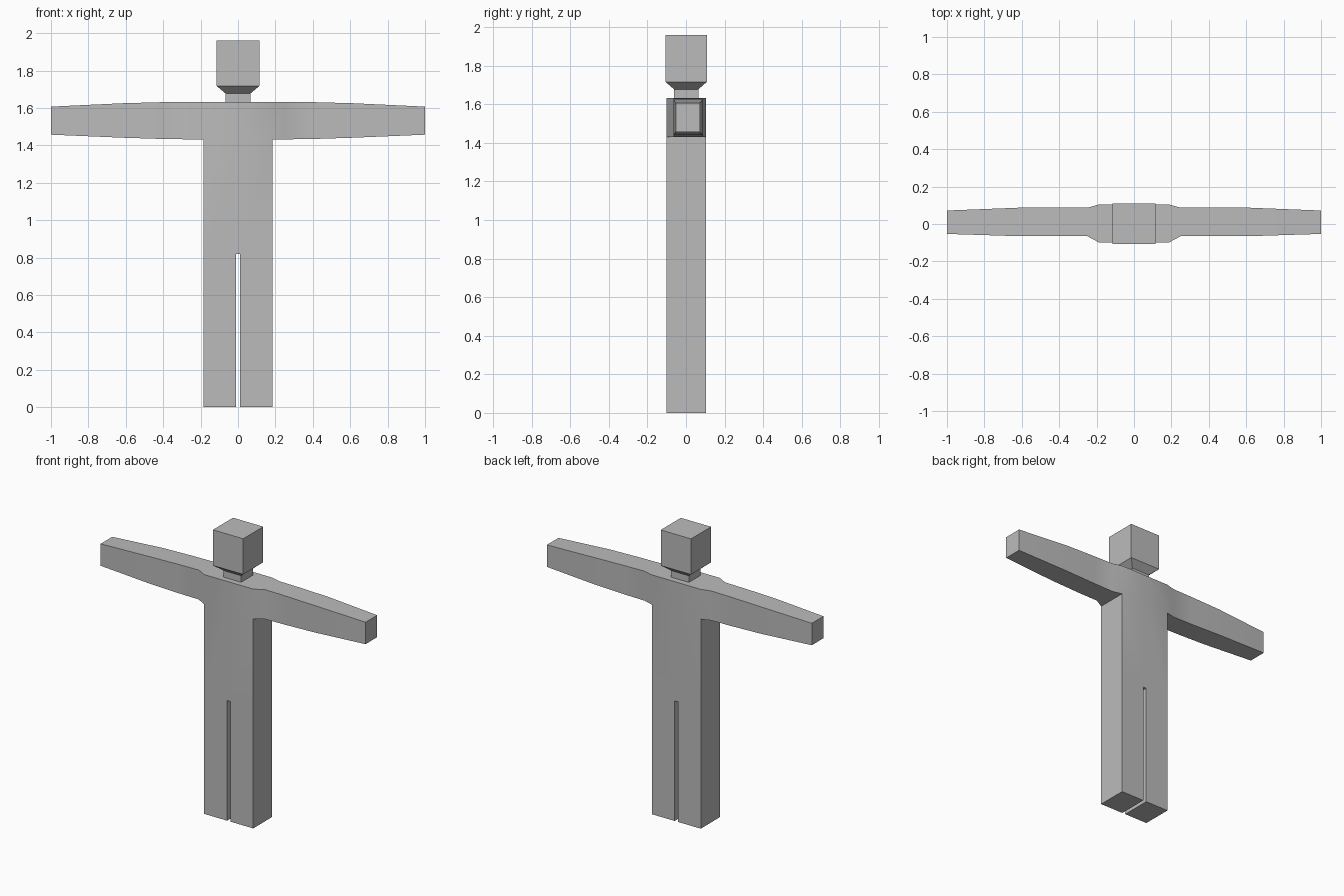
import bpy, bmesh, math

if "Cube" in bpy.data.objects:
    bpy.data.objects.remove(bpy.data.objects["Cube"])

grey = bpy.data.materials.new("plain grey")
grey.diffuse_color = (0.5, 0.5, 0.5, 1)
grey.use_nodes = True
grey.node_tree.nodes["Principled BSDF"].inputs["Base Color"].default_value = grey.diffuse_color


def finish(bm, name):
    bmesh.ops.recalc_face_normals(bm, faces=bm.faces)
    mesh = bpy.data.meshes.new(name)
    bm.to_mesh(mesh)
    bm.free()
    mesh.materials.append(grey)
    obj = bpy.data.objects.new(name, mesh)
    bpy.context.collection.objects.link(obj)
    bpy.ops.object.select_all(action='DESELECT')
    obj.select_set(True)
    bpy.context.view_layer.objects.active = obj
    bpy.ops.object.shade_smooth_by_angle(angle=math.radians(36))
    return obj


# Arm and shoulder stations: |x|: (bottom z, top z, front y, back y)
stations = {
    0.012: (1.43, 1.633, -0.10, 0.105),
    0.185: (1.43, 1.633, -0.10, 0.105),
    0.25: (1.432, 1.633, -0.065, 0.087),
    0.40: (1.434, 1.631, -0.065, 0.087),
    0.62: (1.441, 1.625, -0.065, 0.087),
    1.0: (1.457, 1.607, -0.053, 0.072),
}
xs = sorted([-x for x in stations] + list(stations))
CROTCH = 0.82

# Body: front and back sheets of quads, closed along their outline
bm = bmesh.new()
cache = {}


def vert(x, z, side):
    key = (x, z, side)
    if key not in cache:
        cache[key] = bm.verts.new((x, stations[abs(x)][2 + side], z))
    return cache[key]


for side in (0, 1):
    for a, b in zip(xs, xs[1:]):
        levels = [(stations[abs(a)][i], stations[abs(b)][i]) for i in (0, 1)]
        if max(abs(a), abs(b)) < 0.2:              # trunk below the shoulders
            levels.insert(0, (CROTCH, CROTCH))
            if a * b > 0:                          # legs, either side of the gap
                levels.insert(0, (0, 0))
        for (la, lb), (ha, hb) in zip(levels, levels[1:]):
            bm.faces.new((vert(a, la, side), vert(b, lb, side),
                          vert(b, hb, side), vert(a, ha, side)))

names = {v: k for k, v in cache.items()}
for e in [e for e in bm.edges if e.is_boundary and names[e.verts[0]][2] == 0]:
    v, w = e.verts
    bm.faces.new((v, w, vert(*names[w][:2], 1), vert(*names[v][:2], 1)))
finish(bm, "body")

# Neck and head: rectangular rings stacked upwards (z, half width, half depth)
bm = bmesh.new()
rings = []
for z, w, d in ((1.63, 0.067, 0.063), (1.678, 0.067, 0.063),
                (1.717, 0.114, 0.108), (1.96, 0.114, 0.108)):
    rings.append([bm.verts.new((sx * w, sy * d + 0.001, z))
                  for sx, sy in ((-1, -1), (1, -1), (1, 1), (-1, 1))])
for lo, hi in zip(rings, rings[1:]):
    for i in range(4):
        j = (i + 1) % 4
        bm.faces.new((lo[i], lo[j], hi[j], hi[i]))
bm.faces.new(rings[-1])
bm.faces.new(rings[0])
finish(bm, "head_and_neck")
